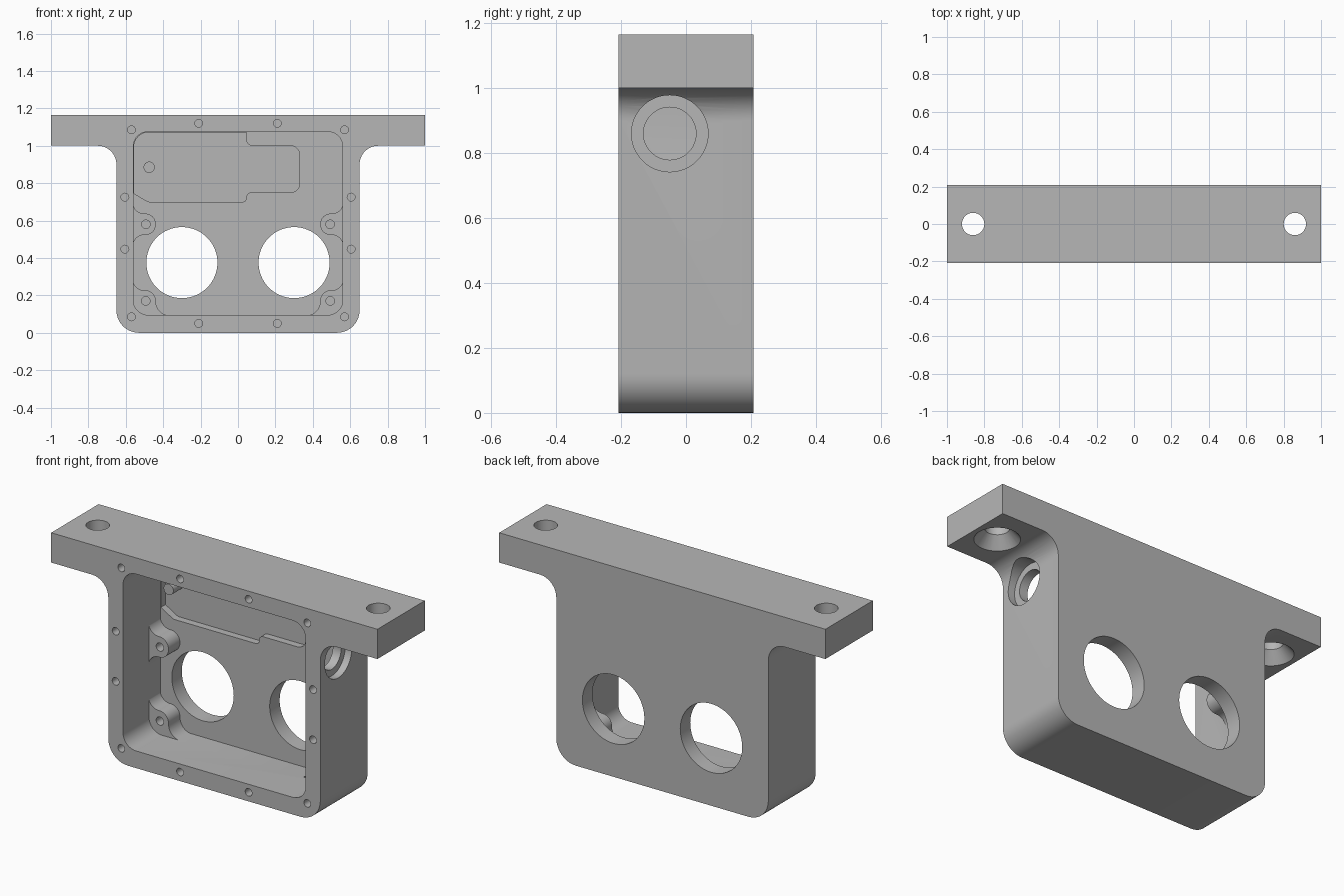
import bpy, bmesh
from math import radians, atan2, sin, cos, tan, pi
from mathutils import Vector, Matrix

if "Cube" in bpy.data.objects:
    bpy.data.objects.remove(bpy.data.objects["Cube"])

BACK = 0.2075      # half depth of the housing
FLOOR = 0.12       # inner face of the back wall


def make_object(name, bm):
    bmesh.ops.recalc_face_normals(bm, faces=bm.faces)
    mesh = bpy.data.meshes.new(name)
    bm.to_mesh(mesh)
    bm.free()
    obj = bpy.data.objects.new(name, mesh)
    bpy.context.collection.objects.link(obj)
    return obj


def fillet(corners, steps=10):
    """Round each (x, z, radius) corner of a closed outline."""
    out = []
    for i, (x, z, r) in enumerate(corners):
        p = Vector((x, z))
        if r == 0:
            out.append(p)
            continue
        a = (Vector(corners[i - 1][:2]) - p).normalized()
        b = (Vector(corners[(i + 1) % len(corners)][:2]) - p).normalized()
        half = a.angle(b) / 2
        centre = p + (a + b).normalized() * r / sin(half)
        v1 = p + a * r / tan(half) - centre
        v2 = p + b * r / tan(half) - centre
        start = atan2(v1.y, v1.x)
        sweep = (atan2(v2.y, v2.x) - start + pi) % (2 * pi) - pi
        for k in range(steps + 1):
            t = start + sweep * k / steps
            out.append(centre + Vector((cos(t), sin(t))) * r)
    return out


def prism(name, corners, y0, y1, side=1):
    bm = bmesh.new()
    face = bm.faces.new([bm.verts.new((p.x * side, y0, p.y)) for p in fillet(corners)])
    new = bmesh.ops.extrude_face_region(bm, geom=[face])["geom"]
    moved = [v for v in new if isinstance(v, bmesh.types.BMVert)]
    bmesh.ops.translate(bm, verts=moved, vec=(0, y1 - y0, 0))
    return make_object(name, bm)


def rod(name, start, end, r1, r2=None, segments=32):
    start, end = Vector(start), Vector(end)
    axis = end - start
    matrix = Matrix.Translation((start + end) / 2) @ axis.to_track_quat('Z', 'Y').to_matrix().to_4x4()
    bm = bmesh.new()
    bmesh.ops.create_cone(bm, cap_ends=True, segments=segments, radius1=r1,
                          radius2=r1 if r2 is None else r2, depth=axis.length, matrix=matrix)
    return make_object(name, bm)


def combine(target, tool, operation='DIFFERENCE'):
    mod = target.modifiers.new("combine", 'BOOLEAN')
    mod.operation, mod.solver, mod.object = operation, 'EXACT', tool
    bpy.context.view_layer.objects.active = target
    bpy.ops.object.modifier_apply(modifier=mod.name)
    bpy.data.objects.remove(tool)


# Body with mounting flange
half = [(0.65, 0, 0.12), (0.65, 1.0, 0.1), (1, 1.0, 0), (1, 1.165, 0)]
outline = half + [(-x, z, r) for x, z, r in reversed(half)]
housing = prism("housing", outline, -BACK, BACK)

# Open front cavity
cavity = [(-0.56, 0.095, 0.08), (0.56, 0.095, 0.08), (0.56, 1.075, 0.08), (-0.56, 1.075, 0.08)]
combine(housing, prism("cavity", cavity, -0.3, FLOOR))

# Screw bosses blended into the side walls
wall_boss = [(0.6, 0.70, 0), (0.562, 0.70, 0), (0.562, 0.637, 0.06), (0.44, 0.637, 0.055),
             (0.44, 0.523, 0.055), (0.562, 0.523, 0.06), (0.562, 0.46, 0), (0.6, 0.46, 0)]
corner_boss = [(0.6, 0.31, 0), (0.562, 0.31, 0), (0.562, 0.227, 0.06), (0.44, 0.227, 0.055),
               (0.44, 0.093, 0.075), (0.34, 0.093, 0), (0.34, 0.06, 0), (0.6, 0.06, 0)]
for side in (-1, 1):
    for boss in (wall_boss, corner_boss):
        combine(housing, prism("boss", boss, 0.02, FLOOR + 0.02, side), 'UNION')

# Stepped recess in the back wall, with a locating post
recess = [(-0.557, 1.072, 0.08), (0.045, 1.072, 0), (0.045, 1.0, 0.03), (0.33, 1.0, 0.05),
          (0.33, 0.75, 0.05), (0.045, 0.75, 0.025), (0.045, 0.70, 0.02),
          (-0.48, 0.70, 0.03), (-0.557, 0.745, 0)]
combine(housing, prism("recess", recess, 0.1, FLOOR + 0.04))
combine(housing, rod("post", (-0.475, 0.07, 0.885), (-0.475, 0.18, 0.885), 0.03), 'UNION')

# Holes repeated on both sides
cover_screws = [(0.57, 1.085), (0.21, 1.12), (0.605, 0.725),
                (0.605, 0.447), (0.57, 0.085), (0.21, 0.05)]
for side in (-1, 1):
    x = 0.3 * side
    combine(housing, rod("bore", (x, 0, 0.375), (x, 0.3, 0.375), 0.19, segments=64))
    for sx, z in cover_screws:
        combine(housing, rod("screw_hole", (sx * side, -0.3, z), (sx * side, -0.1, z), 0.021, segments=20))
    for z in (0.58, 0.17):
        x = 0.493 * side
        combine(housing, rod("boss_hole", (x, -0.02, z), (x, 0.11, z), 0.023, segments=20))
    # Flange hole, countersunk from below
    x = 0.86 * side
    combine(housing, rod("flange_hole", (x, 0, 0.95), (x, 0, 1.25), 0.06))
    combine(housing, rod("countersink", (x, 0, 0.99), (x, 0, 1.06), 0.122, 0.06))

# Counterbored port through the left wall
combine(housing, rod("port", (0.5, -0.05, 0.86), (0.75, -0.05, 0.86), 0.081, segments=48))
combine(housing, rod("port_counterbore", (0.61, -0.05, 0.86), (0.75, -0.05, 0.86), 0.118, segments=48))

# Plain grey metal
grey = bpy.data.materials.new("grey metal")
grey.use_nodes = True
colour = (0.47, 0.47, 0.47, 1)
grey.diffuse_color = colour
grey.node_tree.nodes["Principled BSDF"].inputs["Base Color"].default_value = colour
housing.data.materials.clear()
housing.data.materials.append(grey)
for face in housing.data.polygons:
    face.material_index = 0

bpy.ops.object.select_all(action='DESELECT')
housing.select_set(True)
bpy.context.view_layer.objects.active = housing
bpy.ops.object.shade_smooth_by_angle(angle=radians(30))
